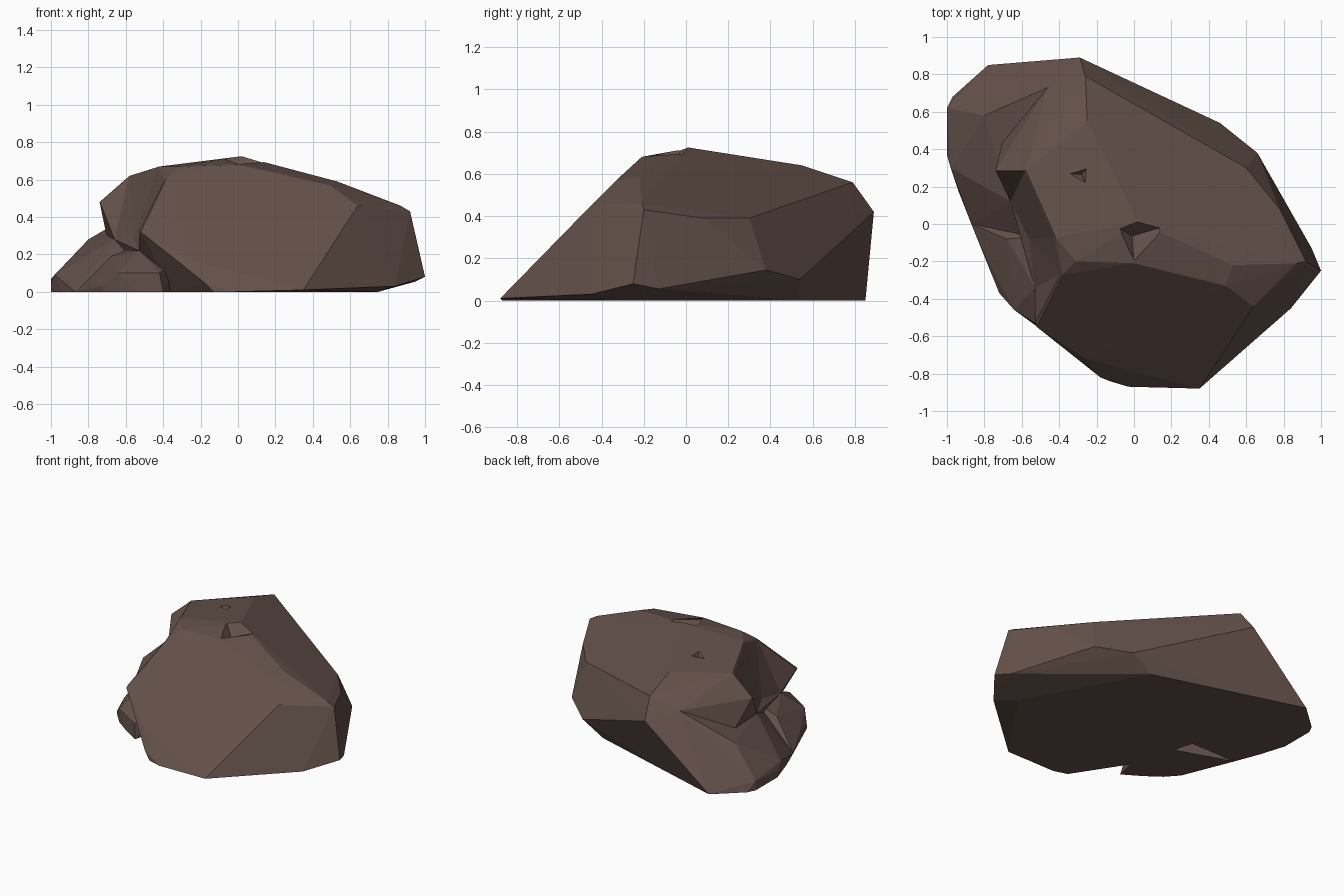
import bpy
import bmesh
import math

# Remove the default cube
default_cube = bpy.data.objects.get("Cube")
if default_cube:
    bpy.data.objects.remove(default_cube, do_unlink=True)

# One flat stone colour
stone = bpy.data.materials.new("brown_stone")
stone.use_nodes = True
stone_colour = (0.128, 0.082, 0.069, 1.0)
stone.diffuse_color = stone_colour
shader = next(n for n in stone.node_tree.nodes if n.type == "BSDF_PRINCIPLED")
shader.inputs["Base Color"].default_value = stone_colour
shader.inputs["Roughness"].default_value = 0.9


def chunk(name, *corner_groups):
    """Faceted convex stone chunk wrapped around its corners."""
    bm = bmesh.new()
    for group in corner_groups:
        for corner in group:
            bm.verts.new(corner)
    bmesh.ops.convex_hull(bm, input=bm.verts[:])
    loose = [v for v in bm.verts if not v.link_faces]
    bmesh.ops.delete(bm, geom=loose, context="VERTS")
    bmesh.ops.recalc_face_normals(bm, faces=bm.faces[:])
    mesh = bpy.data.meshes.new(name)
    bm.to_mesh(mesh)
    bm.free()
    mesh.materials.append(stone)
    obj = bpy.data.objects.new(name, mesh)
    bpy.context.collection.objects.link(obj)
    return obj


def combine(target, tool, operation):
    """Apply a boolean with the tool chunk, then discard the tool."""
    tool.hide_render = True
    modifier = target.modifiers.new(tool.name, "BOOLEAN")
    modifier.operation = operation
    modifier.solver = "EXACT"
    modifier.object = tool
    bpy.context.view_layer.objects.active = target
    bpy.ops.object.modifier_apply(modifier=modifier.name)
    bpy.data.objects.remove(tool, do_unlink=True)


# Main body: sloping front slab, right side, crest, undercut back wall and footing
front_slab = [(.35, -.88, .01), (.64, -.44, .46), (.49, -.33, .57), (0, -.21, .68),
              (-.31, -.2, .67), (-.38, -.27, .61), (-.52, -.55, .32), (-.26, -.72, .17),
              (-.18, -.82, .05), (-.03, -.87, 0)]
right_side = [(.92, -.2, .43), (.87, -.21, .46), (1, -.25, .08), (.84, -.45, .03),
              (.95, -.13, .055), (.66, .38, .145), (.46, .54, .1), (.6, .3, .39),
              (.78, .08, .39)]
crest = [(.53, -.22, .59), (.02, .01, .725), (-.25, .55, .64), (-.42, -.07, .67),
         (-.58, .29, .62), (-.74, .29, .48)]
back_wall = [(-.26, .79, .56), (-.29, .89, .42), (-.46, .73, .48), (-.69, .49, .24),
             (-.66, .12, .28)]
footing = [(.75, -.3, 0), (.3, .53, 0), (-.35, .72, 0), (-.6, .3, 0),
           (-.35, -.5, 0), (-.13, -.84, 0)]
rock = chunk("rock", front_slab, right_side, crest, back_wall, footing)

# Deep cleft bitten out of the left flank, leaving overhangs on both sides
cleft = [(-.58, .29, .63), (-.745, .29, .485), (-.66, .12, .28), (-.56, -.08, .29),
         (-.53, -.34, .22), (-.53, -.55, .325), (-.385, -.265, .62), (-.42, -.07, .68),
         (-1.2, .2, .3), (-1.2, -.6, .25), (-.8, 0, .8)]
combine(rock, chunk("cleft", cleft), "DIFFERENCE")

# Low ledge along the back left
ledge_ridge = [(-.29, .89, .42), (-.4, .78, .43), (-.46, .73, .48), (-.8, .58, .28),
               (-.98, .3, .09), (-1, .62, .07), (-1, .37, .05)]
ledge_inside = [(-.66, .12, .28), (-.53, -.07, .25), (-.3, .2, .28)]
ledge_foot = [(-.78, .85, 0), (-.97, .68, 0), (-1, .62, 0), (-1, .37, 0),
              (-.94, .18, 0), (-.87, 0, 0), (.3, .53, 0), (-.3, 0, 0)]
combine(rock, chunk("ledge", ledge_ridge, ledge_inside, ledge_foot), "UNION")

# Broken lump at the front left
lump_top = [(-.68, -.08, .19), (-.53, -.07, .25), (-.53, -.34, .22), (-.64, -.46, .1),
            (-.72, -.37, .03), (-.77, -.22, .05), (-.42, -.6, .1), (-.3, -.3, .2)]
lump_foot = [(-.87, 0, 0), (-.82, -.11, 0), (-.77, -.22, 0), (-.72, -.37, 0),
             (-.64, -.46, 0), (-.53, -.54, 0), (-.4, -.62, 0), (-.3, -.2, 0)]
combine(rock, chunk("lump", lump_top, lump_foot), "UNION")

# Chips in the crest
front_chip = [(0, -.205, .67), (-.08, -.02, .72), (.02, .02, .735), (.17, -.01, .7),
              (-.01, -.065, .64), (.02, -.1, .8)]
top_chip = [(-.37, .27, .67), (-.25, .3, .67), (-.26, .22, .67), (-.28, .265, .62),
            (-.29, .265, .8)]
combine(rock, chunk("front_chip", front_chip), "DIFFERENCE")
combine(rock, chunk("top_chip", top_chip), "DIFFERENCE")

# Merge coplanar slivers so the facets stay broad and flat
bm = bmesh.new()
bm.from_mesh(rock.data)
bmesh.ops.remove_doubles(bm, verts=bm.verts[:], dist=0.0005)
bmesh.ops.dissolve_limit(bm, angle_limit=math.radians(1),
                         verts=bm.verts[:], edges=bm.edges[:])
bm.to_mesh(rock.data)
bm.free()
rock.data.shade_flat()
